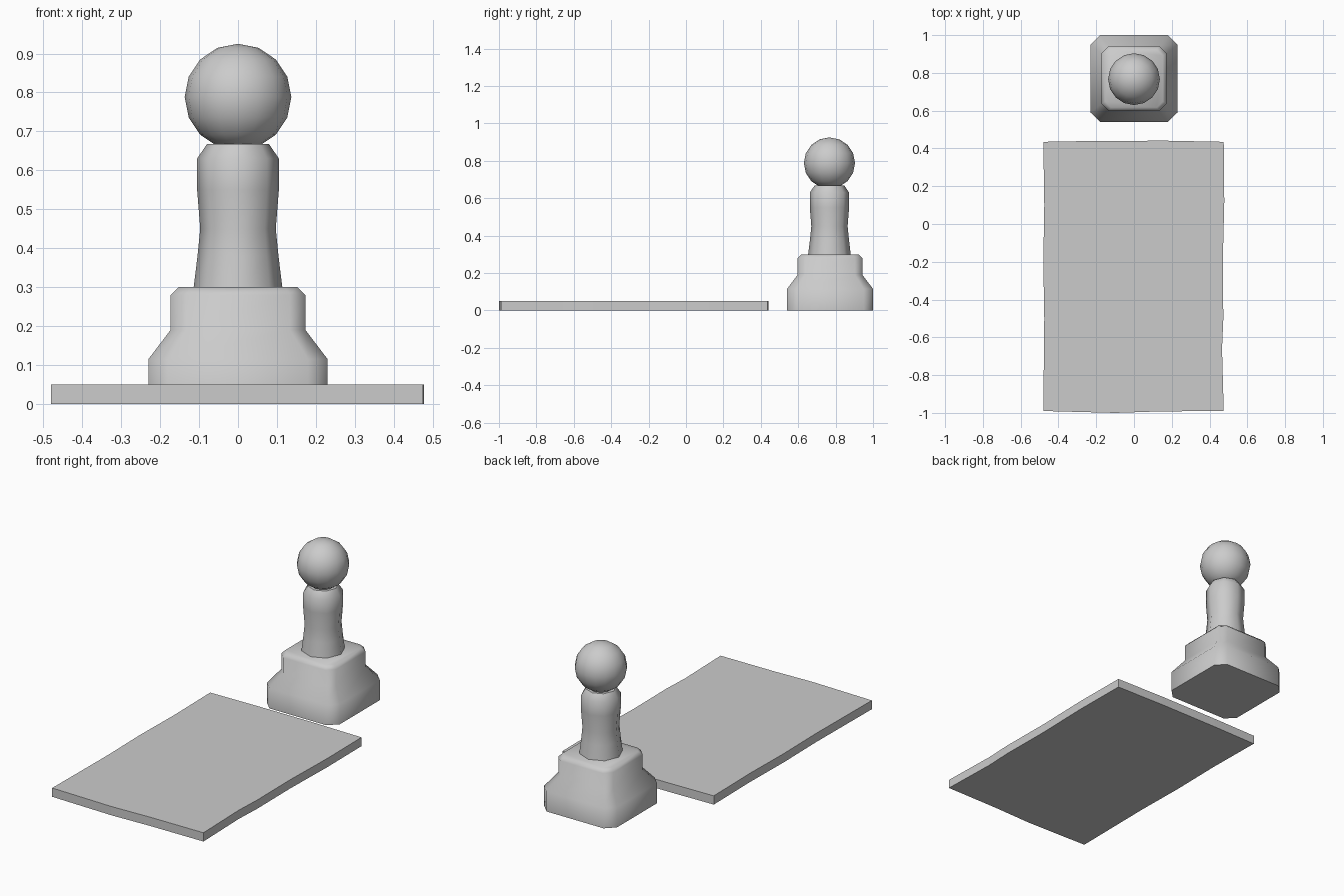
import bpy, bmesh, math

if "Cube" in bpy.data.objects:
    bpy.data.objects.remove(bpy.data.objects["Cube"])

CY = 0.77  # centre of the post along y


def loft(name, rings, smooth=None):
    """Skin a stack of equal-length point rings and cap both ends."""
    bm = bmesh.new()
    loops = [[bm.verts.new(p) for p in ring] for ring in rings]
    n = len(loops[0])
    for a, b in zip(loops, loops[1:]):
        for i in range(n):
            j = (i + 1) % n
            bm.faces.new((a[i], a[j], b[j], b[i]))
    bm.faces.new(loops[0][::-1])
    bm.faces.new(loops[-1])
    bmesh.ops.recalc_face_normals(bm, faces=bm.faces)
    me = bpy.data.meshes.new(name)
    bm.to_mesh(me)
    bm.free()
    ob = bpy.data.objects.new(name, me)
    bpy.context.collection.objects.link(ob)
    if smooth:
        shade(ob, smooth)
    return ob


def shade(ob, degrees):
    bpy.ops.object.select_all(action='DESELECT')
    ob.select_set(True)
    bpy.context.view_layer.objects.active = ob
    bpy.ops.object.shade_smooth_by_angle(angle=math.radians(degrees))


def cut_square(h, c, z):
    """Square of half width h with corners cut by c."""
    k = h - c
    pts = [(h, -k), (h, k), (k, h), (-k, h), (-h, k), (-h, -k), (-k, -h), (k, -h)]
    return [(x, CY + y, z) for x, y in pts]


def octagon(r, z):
    return [(r * math.cos(i * math.pi / 4), CY - 0.003 + r * math.sin(i * math.pi / 4), z)
            for i in range(8)]


# Flat slab with slightly uneven edges
outline = [(-.48, -.99), (-.1, -1), (.14, -.992), (.475, -.99), (.466, -.66), (.473, -.5),
           (.47, -.2), (.478, .12), (.475, .435), (.17, .441), (-.2, .44), (-.48, .435),
           (-.475, .1), (-.48, -.2), (-.475, -.5)]
loft("ground_slab", [[(x, y, z) for x, y in outline] for z in (0, .05)])

# Stepped pedestal with cut corners
loft("pedestal", [cut_square(*r) for r in (
    (.23, .05, 0), (.23, .05, .115), (.173, .04, .19), (.173, .04, .28), (.153, .032, .30))],
    smooth=50)

# Waisted column
loft("column", [octagon(*r) for r in (
    (.115, .29), (.104, .38), (.097, .45), (.105, .55), (.105, .63), (.08, .667))],
    smooth=50)

# Ball on top
bpy.ops.mesh.primitive_uv_sphere_add(segments=16, ring_count=8, radius=.137,
                                     location=(0, CY - 0.003, .788))
ball = bpy.context.object
ball.name = "ball_top"
shade(ball, 60)
